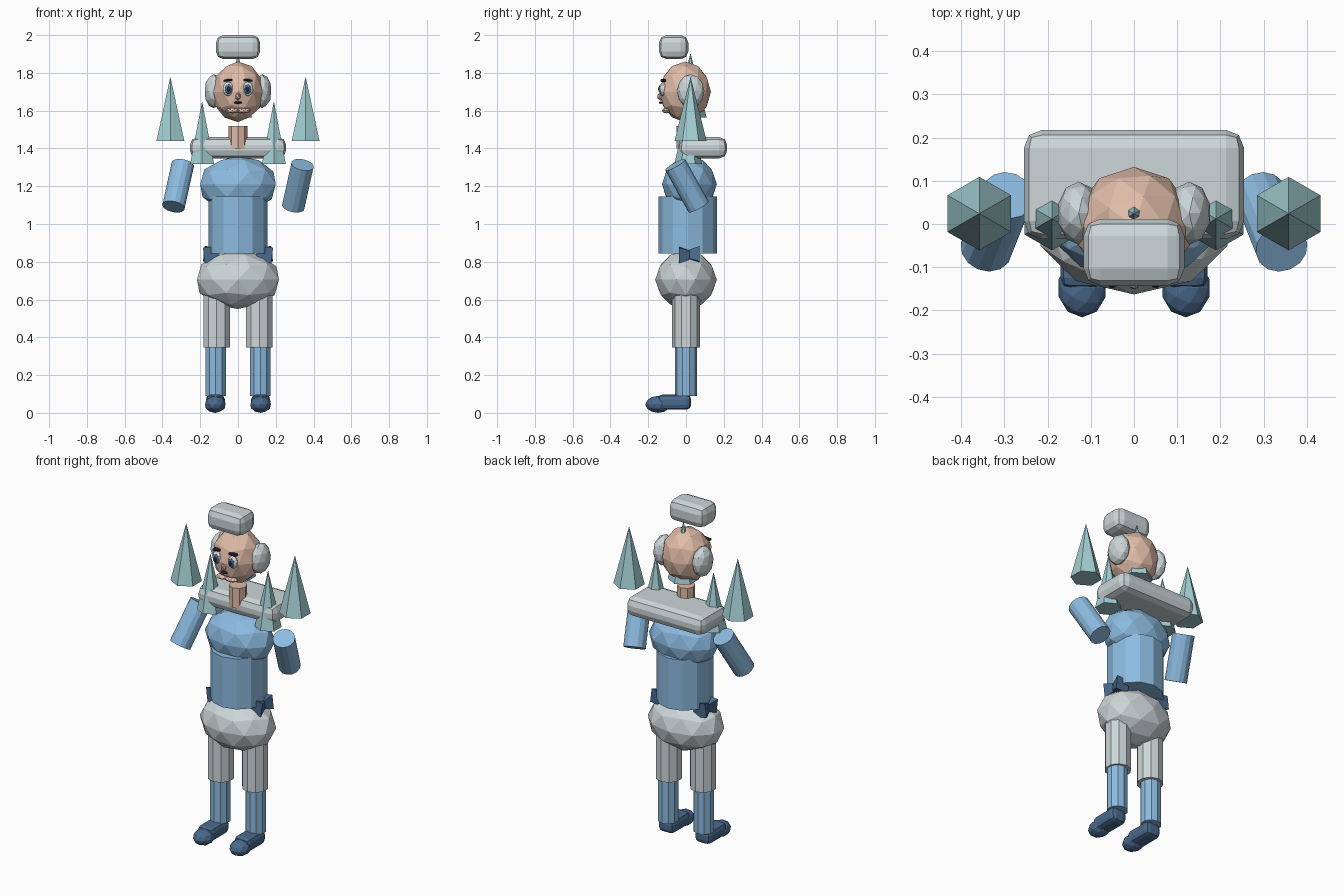
import bpy, math
from mathutils import Vector, Matrix

if "Cube" in bpy.data.objects:
    bpy.data.objects.remove(bpy.data.objects["Cube"])


def material(name, rgb):
    m = bpy.data.materials.new(name)
    lin = [(c / 255 / 12.92) if c < 11 else ((c / 255 + 0.055) / 1.055) ** 2.4 for c in rgb]
    m.diffuse_color = (*lin, 1)
    m.use_nodes = True
    m.node_tree.nodes["Principled BSDF"].inputs["Base Color"].default_value = m.diffuse_color
    return m


BLUE = material("sky blue", (140, 187, 224))
GREY = material("pale grey", (204, 214, 216))
TEAL = material("ice teal", (163, 207, 211))
NAVY = material("slate navy", (74, 107, 142))
SKIN = material("skin", (224, 188, 168))
WHITE = material("eye white", (235, 240, 242))
DARK = material("dark pupil", (32, 40, 54))


def finish(name, mat):
    ob = bpy.context.object
    ob.name = name
    ob.data.materials.append(mat)
    return ob


def ball(name, mat, loc, size, subdiv=2):
    bpy.ops.mesh.primitive_ico_sphere_add(subdivisions=subdiv, radius=1, location=loc)
    ob = finish(name, mat)
    ob.scale = size
    return ob


def tube(name, mat, a, b, r, sides=12, r2=None, turn=0.0):
    """Cylinder or cone between two points."""
    a, b = Vector(a), Vector(b)
    d = b - a
    bpy.ops.mesh.primitive_cone_add(vertices=sides, radius1=r, radius2=r if r2 is None else r2,
                                    depth=d.length, location=(a + b) / 2)
    ob = finish(name, mat)
    ob.data.transform(Matrix.Rotation(turn, 4, 'Z'))
    ob.rotation_euler = d.to_track_quat('Z', 'Y').to_euler()
    return ob


def spike(name, x, y, z0, z1, r):
    """Upright six-sided spike with corners towards front and back."""
    bpy.ops.mesh.primitive_cone_add(vertices=6, radius1=r, radius2=0, depth=z1 - z0,
                                    location=(x, y, (z0 + z1) / 2))
    return finish(name, TEAL)


def block(name, mat, lo, hi, bevel, segs=2):
    lo, hi = Vector(lo), Vector(hi)
    bpy.ops.mesh.primitive_cube_add(size=1, location=(lo + hi) / 2)
    ob = finish(name, mat)
    ob.data.transform(Matrix.Diagonal((*(hi - lo), 1)))
    mod = ob.modifiers.new("rounded", 'BEVEL')
    mod.width, mod.segments = bevel, segs
    return ob


# Trunk
ball("hips", GREY, (0, 0, 0.705), (0.228, 0.163, 0.155))
tube("torso", BLUE, (0, 0.01, 0.845), (0, 0.01, 1.145), 0.155, 12)
ball("chest", BLUE, (0, 0.018, 1.21), (0.21, 0.145, 0.15))
block("collar", GREY, (-0.255, -0.035, 1.347), (0.255, 0.218, 1.46), 0.042)
tube("neck", SKIN, (0, 0, 1.40), (0, 0, 1.52), 0.05, 8)

# Head, central spike and floating top block
ball("head", SKIN, (0, -0.005, 1.70), (0.137, 0.137, 0.16))
spike("head_spike", 0, 0.024, 1.565, 1.905, 0.085)
block("hair_block", GREY, (-0.117, -0.143, 1.873), (0.117, 0.012, 2.0), 0.04)

# Face centre
ball("nose", SKIN, (0, -0.135, 1.675), (0.016, 0.018, 0.022), 1)
ball("mouth", DARK, (0, -0.132, 1.643), (0.022, 0.012, 0.007))
for s in (-1, 1):
    ball("lip_fold", SKIN, (s * 0.03, -0.105, 1.60), (0.038, 0.022, 0.014))

for s, side in ((-1, "left"), (1, "right")):
    # Eyes and brows
    ball(f"{side}_eye", WHITE, (s * 0.052, -0.121, 1.715), (0.029, 0.019, 0.038))
    ball(f"{side}_iris", NAVY, (s * 0.051, -0.131, 1.714), (0.020, 0.014, 0.028))
    ball(f"{side}_pupil", DARK, (s * 0.050, -0.139, 1.714), (0.011, 0.009, 0.016))
    brow = block(f"{side}_brow", DARK, (s * 0.053 - 0.024, -0.135, 1.755),
                 (s * 0.053 + 0.024, -0.105, 1.767), 0.004, 1)
    brow.rotation_euler.y = s * 0.1

    # Side puffs and spikes
    ball(f"{side}_ear_puff", GREY, (s * 0.128, 0.025, 1.703), (0.05, 0.073, 0.09))
    spike(f"{side}_outer_spike", s * 0.358, 0.024, 1.44, 1.78, 0.085)
    spike(f"{side}_inner_spike", s * 0.19, 0.012, 1.318, 1.65, 0.073)

    # Arms swing in opposite directions
    mid = Vector((s * 0.317, 0.005, 1.2025))
    half = Vector((0.0246, -s * 0.0615, 0.111))
    tube(f"{side}_arm", BLUE, mid - half, mid + half, 0.061, 14)

    # Hip bow: two flared pieces meeting at a knot
    for e in (-1, 1):
        tube(f"{side}_hip_bow", NAVY, (s * 0.14, 0.018 + e * 0.054, 0.838),
             (s * 0.14, 0.018, 0.838), 0.058, 4, 0.034, math.pi / 4 + s * 0.12)

    # Legs
    tube(f"{side}_thigh", GREY, (s * 0.113, 0, 0.345), (s * 0.113, 0, 0.66), 0.073, 10)
    tube(f"{side}_shin", BLUE, (s * 0.118, 0, 0.09), (s * 0.118, 0, 0.36), 0.058, 10)

    # Shoes
    block(f"{side}_shoe", NAVY, (s * 0.12 - 0.05, -0.15, 0.017),
          (s * 0.12 + 0.05, 0.027, 0.097), 0.025)
    ball(f"{side}_toe", NAVY, (s * 0.12, -0.148, 0.045), (0.057, 0.068, 0.045))
